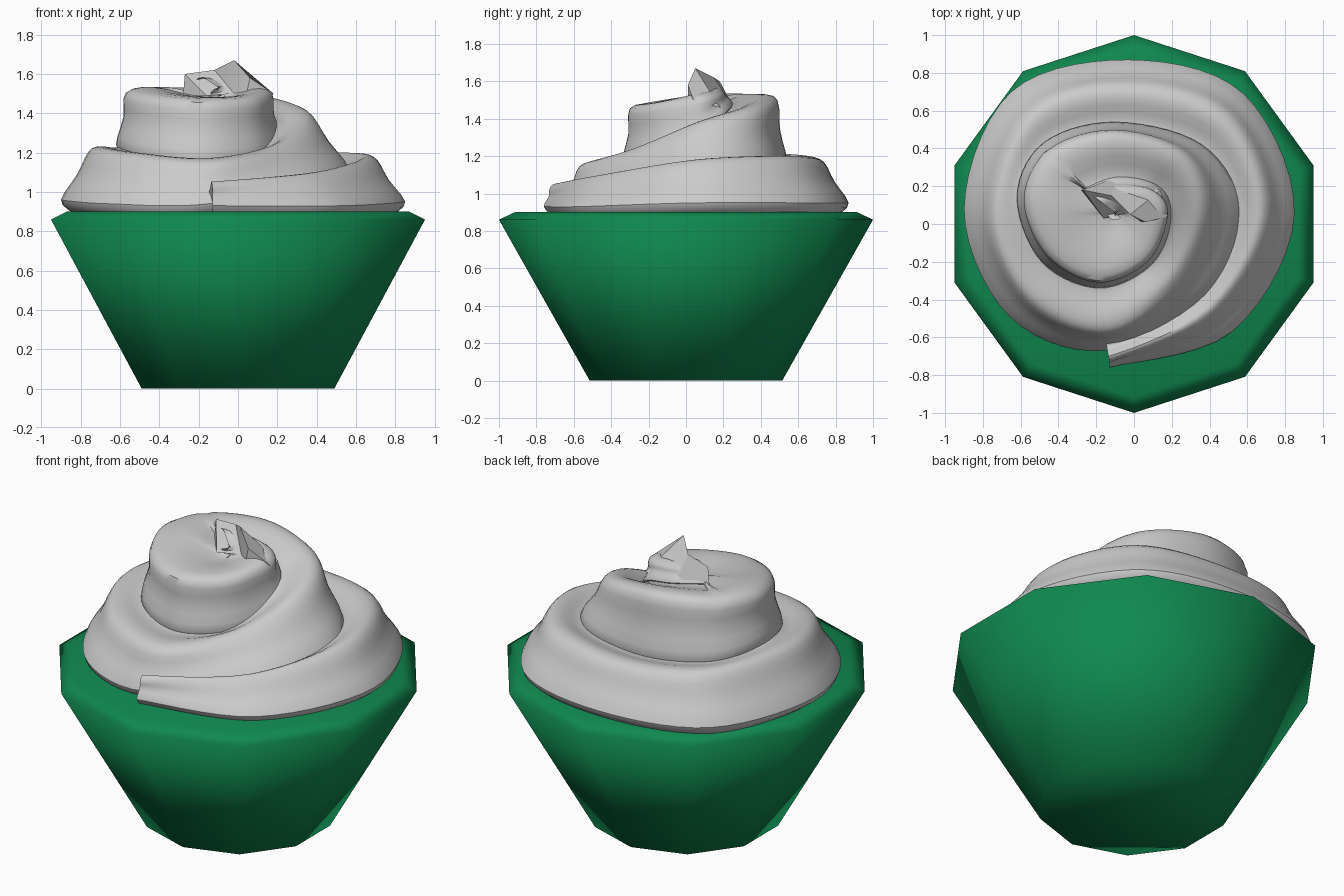
import bpy, bmesh, math
from mathutils import Vector

if "Cube" in bpy.data.objects:
    bpy.data.objects.remove(bpy.data.objects["Cube"])


def make(name, verts, faces, angle=None):
    me = bpy.data.meshes.new(name)
    me.from_pydata([tuple(v) for v in verts], [], faces)
    bm = bmesh.new()
    bm.from_mesh(me)
    bmesh.ops.recalc_face_normals(bm, faces=bm.faces)
    bm.to_mesh(me)
    bm.free()
    ob = bpy.data.objects.new(name, me)
    bpy.context.collection.objects.link(ob)
    bpy.ops.object.select_all(action='DESELECT')
    ob.select_set(True)
    bpy.context.view_layer.objects.active = ob
    if angle is None:
        bpy.ops.object.shade_smooth()
    else:
        bpy.ops.object.shade_smooth_by_angle(angle=math.radians(angle))
    return ob


def smooth_path(pts, steps):
    """Catmull-Rom resampling of a list of vectors."""
    out, n = [], len(pts)
    for i in range(n - 1):
        a, b, c, d = pts[max(i - 1, 0)], pts[i], pts[i + 1], pts[min(i + 2, n - 1)]
        for s in range(steps):
            t = s / steps
            out.append(0.5 * (2 * b + (c - a) * t + (2 * a - 5 * b + 4 * c - d) * t * t
                              + (3 * b - a - 3 * c + d) * t ** 3))
    return out + [pts[-1]]


# Ten-sided cup
N = 10
verts = []
for r, z in [(0.515, 0), (1.0, 0.86), (0.915, 0.9)]:
    for i in range(N):
        a = math.pi / 2 + math.tau * i / N
        verts.append((r * math.cos(a), r * math.sin(a), z))
faces = [tuple(range(N)), tuple(range(2 * N, 3 * N))]
for k in range(2):
    for i in range(N):
        j = (i + 1) % N
        faces.append((k * N + i, k * N + j, k * N + N + j, k * N + N + i))
cup = make("cup", verts, faces)
mat = bpy.data.materials.new("green")
mat.diffuse_color = (0.005, 0.25, 0.08, 1)
mat.use_nodes = True
mat.node_tree.nodes["Principled BSDF"].inputs["Base Color"].default_value = mat.diffuse_color
cup.data.materials.append(mat)

# Frosting spiral, one station per 45 degrees: wall base, then top ridge
keys = [
    (-.13, -.76, .93, -.13, -.73, 1.04), (.52, -.57, .93, .42, -.48, 1.09),
    (.85, .05, .95, .71, .05, 1.17), (.58, .69, .95, .50, .58, 1.19),
    (-.03, .87, .95, -.03, .74, 1.18), (-.65, .70, .95, -.55, .60, 1.20),
    (-.90, .08, .96, -.76, .06, 1.22), (-.66, -.49, .94, -.56, -.40, 1.19),
    (-.15, -.67, .94, -.13, -.57, 1.16), (.38, -.37, 1.07, .24, -.30, 1.23),
    (.56, .08, 1.13, .39, .07, 1.37), (.36, .42, 1.16, .27, .37, 1.45),
    (-.10, .54, 1.17, -.10, .49, 1.51), (-.48, .43, 1.20, -.44, .39, 1.52),
    (-.62, .14, 1.24, -.57, .13, 1.52), (-.49, -.20, 1.20, -.45, -.16, 1.49),
    (-.19, -.34, 1.17, -.19, -.30, 1.47), (.09, -.22, 1.19, .07, -.19, 1.48),
    (.22, .04, 1.25, .17, .05, 1.52), (.13, .20, 1.42, .10, .17, 1.54),
    (-.08, .25, 1.48, -.08, .20, 1.56), (-.26, .19, 1.50, -.23, .16, 1.57),
]
STEP, SUB = 7, 3
base = smooth_path([Vector(k[:3]) for k in keys], STEP)
ridge = smooth_path([Vector(k[3:]) for k in keys], STEP)
centre = Vector((-.10, .06, 1.48))
turn = 8 * STEP

verts, faces = [], []
for i, (b, t) in enumerate(zip(base, ridge)):
    # Each turn runs inward until it meets the wall of the next turn
    nxt = base[i + turn].copy() if i + turn < len(base) else centre.copy()
    if i > len(base) - turn:
        f = min(1, (i + turn - len(base)) / STEP)
        nxt = base[-1].lerp(centre, f)
    inw = Vector((centre.x - b.x, centre.y - b.y, 0)).normalized()
    inner = nxt + inw * 0.04
    inner.z = max(inner.z, t.z - 0.03)
    foot = b + inw * 0.05 - Vector((0, 0, 0.06))
    mid = b.lerp(t, 0.5) + inw * 0.012
    crown = t.lerp(inner, 0.3)
    crown.z = t.z + 0.012
    dip = t.lerp(inner, 0.75)
    dip.z -= 0.01
    tt = t - Vector((0, 0, 0.015))
    verts += smooth_path([foot, b, mid, tt, crown, dip, inner], SUB)
M = 6 * SUB + 1
for i in range(len(base) - 1):
    for j in range(M - 1):
        a = i * M + j
        faces.append((a, a + 1, a + M + 1, a + M))
# Cut face where the spiral starts
floor = len(verts)
verts.append(Vector((-.13, -.60, .88)))
faces.append(tuple(range(M)) + (floor,))
make("frosting_swirl", verts, faces, 42)

# Folded peak left by the nozzle
peak = [(-.27, .18, 1.60), (-.12, .15, 1.62), (-.02, .05, 1.67), (.06, .01, 1.58),
        (-.28, .18, 1.48), (-.09, .25, 1.47), (.14, .18, 1.46), (.18, .04, 1.50),
        (-.16, .03, 1.49), (-.02, .06, 1.50), (.04, .01, 1.48)]
make("frosting_peak", peak,
     [(0, 4, 5, 1), (1, 5, 6, 2), (2, 6, 7, 3), (3, 7, 10), (0, 8, 4),
      (0, 1, 9, 8), (1, 2, 9), (2, 3, 10, 9)], 30)
